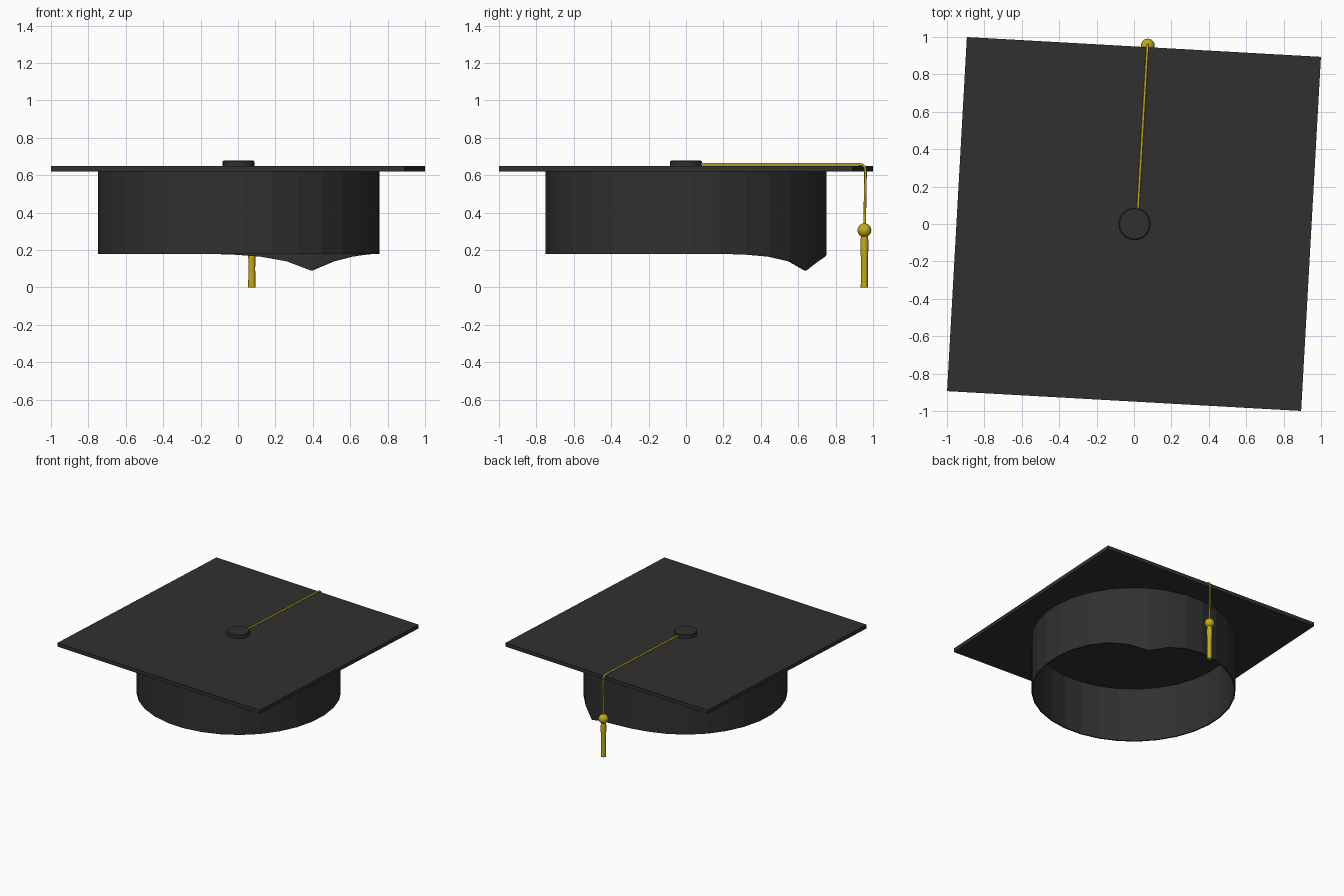
import bpy, bmesh, math
from mathutils import Vector

if "Cube" in bpy.data.objects:
    bpy.data.objects.remove(bpy.data.objects["Cube"])

TURN = math.radians(-3.2)


def material(name, color):
    m = bpy.data.materials.new(name)
    m.diffuse_color = color
    m.use_nodes = True
    m.node_tree.nodes["Principled BSDF"].inputs["Base Color"].default_value = m.diffuse_color
    return m


black = material("black_cloth", (0.03, 0.03, 0.03, 1))
gold = material("gold_thread", (0.55, 0.40, 0.01, 1))


def mesh_object(name, bm, mat):
    bmesh.ops.recalc_face_normals(bm, faces=bm.faces)
    me = bpy.data.meshes.new(name)
    bm.to_mesh(me)
    bm.free()
    ob = bpy.data.objects.new(name, me)
    bpy.context.collection.objects.link(ob)
    me.materials.append(mat)
    return ob


def lathe(name, profile, center, sides, mat, smooth=True):
    """Capped solid of revolution from (radius, z) pairs."""
    bm = bmesh.new()
    rings = []
    for r, z in profile:
        rings.append([bm.verts.new((center[0] + r * math.cos(a), center[1] + r * math.sin(a), z))
                      for a in (2 * math.pi * i / sides for i in range(sides))])
    for lo, hi in zip(rings, rings[1:]):
        for i in range(sides):
            j = (i + 1) % sides
            bm.faces.new((lo[i], lo[j], hi[j], hi[i])).smooth = smooth
    bm.faces.new(rings[0])
    bm.faces.new(rings[-1])
    return mesh_object(name, bm, mat)


# Square board, slightly turned
bm = bmesh.new()
bmesh.ops.create_cube(bm, size=1)
bmesh.ops.scale(bm, vec=(1.896, 1.896, 0.03), verts=bm.verts)
board = mesh_object("board", bm, black)
board.location.z = 0.635
board.rotation_euler.z = TURN

# Hollow skull cap with a pointed dip at the back
SIDES, R, CX = 32, 0.753, 0.005
PEAK = 5
drop = {0: 0.09, 1: 0.14, 2: 0.165, 3: 0.176}
bm = bmesh.new()
low, high = [], []
for i in range(SIDES):
    a = TURN + (i + 0.5) * 2 * math.pi / SIDES
    x, y = CX + R * math.cos(a), R * math.sin(a)
    low.append(bm.verts.new((x, y, drop.get(abs(i - PEAK), 0.18))))
    high.append(bm.verts.new((x, y, 0.622)))
for i in range(SIDES):
    j = (i + 1) % SIDES
    bm.faces.new((low[i], low[j], high[j], high[i]))
cap = mesh_object("skull_cap", bm, black)
wall = cap.modifiers.new("wall", 'SOLIDIFY')
wall.thickness = 0.01
wall.offset = -1

# Button on top
lathe("button", [(0.085, 0.648), (0.085, 0.674), (0.08, 0.678)], (0.003, 0), 24, black, False)

# Cord over the edge of the board
path = [(0.02, 0.06, 0.659), (0.07, 0.915, 0.659), (0.072, 0.942, 0.656),
        (0.073, 0.956, 0.643), (0.074, 0.96, 0.62), (0.074, 0.955, 0.32)]
cu = bpy.data.curves.new("cord", 'CURVE')
cu.dimensions = '3D'
cu.bevel_depth = 0.007
cu.bevel_resolution = 2
cu.use_fill_caps = True
sp = cu.splines.new('POLY')
sp.points.add(len(path) - 1)
for p, co in zip(sp.points, path):
    p.co = (*co, 1)
cu.materials.append(gold)
bpy.context.collection.objects.link(bpy.data.objects.new("cord", cu))

# Knot
bm = bmesh.new()
bmesh.ops.create_uvsphere(bm, u_segments=20, v_segments=12, radius=0.037)
for f in bm.faces:
    f.smooth = True
knot = mesh_object("knot", bm, gold)
knot.location = Vector((0.074, 0.954, 0.306))

# Tassel
lathe("tassel", [(0.02, 0), (0.018, 0.1), (0.019, 0.15), (0.022, 0.24), (0.017, 0.29)],
      (0.074, 0.954), 16, gold)
